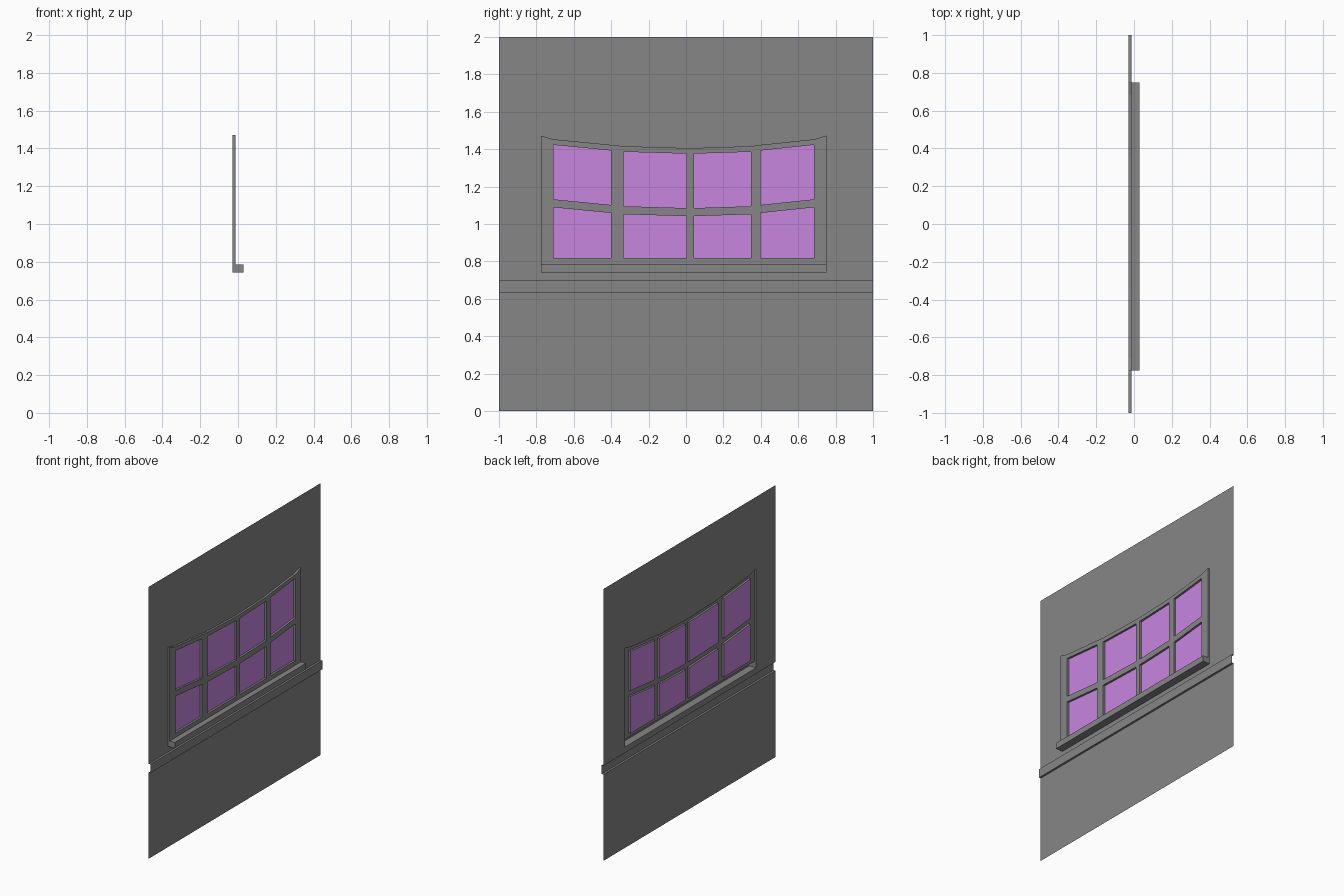
import bpy
import bmesh
from mathutils import Vector

if "Cube" in bpy.data.objects:
    bpy.data.objects.remove(bpy.data.objects["Cube"])

# Column lines of the window grid, and the height of the lower panes' top on each
YS = [-1, -.775, -.709, -.401, -.335, .003, .044, .348, .398, .685, .75, 1]
SAG = [1.108, 1.108, 1.089, 1.059, 1.052, 1.042, 1.042, 1.052, 1.059, 1.089, 1.108, 1.108]
BACK = -0.028
DEPTH = {"wall": 0, "chair_rail": .015, "window_frame": .015,
         "window_sill": .056, "window_panes": 0}
ROWS, COLS = 10, len(YS) - 1


def row_heights(sag):
    """Row lines: floor, rail, sill, lower pane, crossbar, upper pane, frame top, ceiling."""
    return [0, .635, .699, .742, .785, .817, sag, sag + .043, sag + .334, sag + .364, 2]


def kind(c, r):
    """Which part a grid cell belongs to."""
    if r == 1:
        return "chair_rail"
    if c in (0, COLS - 1) or r in (0, 2, 9):
        return "wall"
    if r == 3:
        return "window_sill"
    if c in (2, 4, 6, 8) and r in (5, 7):
        return "window_panes"
    return "window_frame"


def point(c, r, depth):
    return Vector((BACK + depth, YS[c], row_heights(SAG[c])[r]))


parts = {name: bmesh.new() for name in DEPTH}


def add_face(name, pts, facing):
    bm = parts[name]
    face = bm.faces.new([bm.verts.new(p) for p in pts])
    face.normal_update()
    if face.normal.dot(facing) < 0:
        face.normal_flip()


def add_step(a, b, p, q, direction):
    """Reveal between two neighbouring cells that lie at different depths."""
    da, db = DEPTH[a], DEPTH[b]
    if da == db:
        return
    owner = a if da > db else b
    pts = [point(*p, da), point(*q, da), point(*q, db), point(*p, db)]
    add_face(owner, pts, direction if da > db else -direction)


# Stepped sheet: each cell's face, plus the reveals to the next cell right and above
for c in range(COLS):
    for r in range(ROWS):
        k = kind(c, r)
        d = DEPTH[k]
        add_face(k, [point(c, r, d), point(c + 1, r, d),
                     point(c + 1, r + 1, d), point(c, r + 1, d)], Vector((1, 0, 0)))
        if c + 1 < COLS:
            add_step(k, kind(c + 1, r), (c + 1, r), (c + 1, r + 1), Vector((0, 1, 0)))
        if r + 1 < ROWS:
            add_step(k, kind(c, r + 1), (c, r + 1), (c + 1, r + 1), Vector((0, 0, 1)))


def make_material(name, rgb):
    mat = bpy.data.materials.new(name)
    mat.diffuse_color = (*rgb, 1)
    mat.use_nodes = True
    mat.node_tree.nodes["Principled BSDF"].inputs["Base Color"].default_value = mat.diffuse_color
    return mat


# Dark grey plaster and tinted glass
plaster = make_material("dark_plaster", (.236, .236, .236))
glass = make_material("tinted_glass", (.577, .236, .747))

for name, bm in parts.items():
    bmesh.ops.remove_doubles(bm, verts=bm.verts, dist=1e-5)
    mesh = bpy.data.meshes.new(name)
    bm.to_mesh(mesh)
    bm.free()
    mesh.materials.append(glass if name == "window_panes" else plaster)
    bpy.context.collection.objects.link(bpy.data.objects.new(name, mesh))
